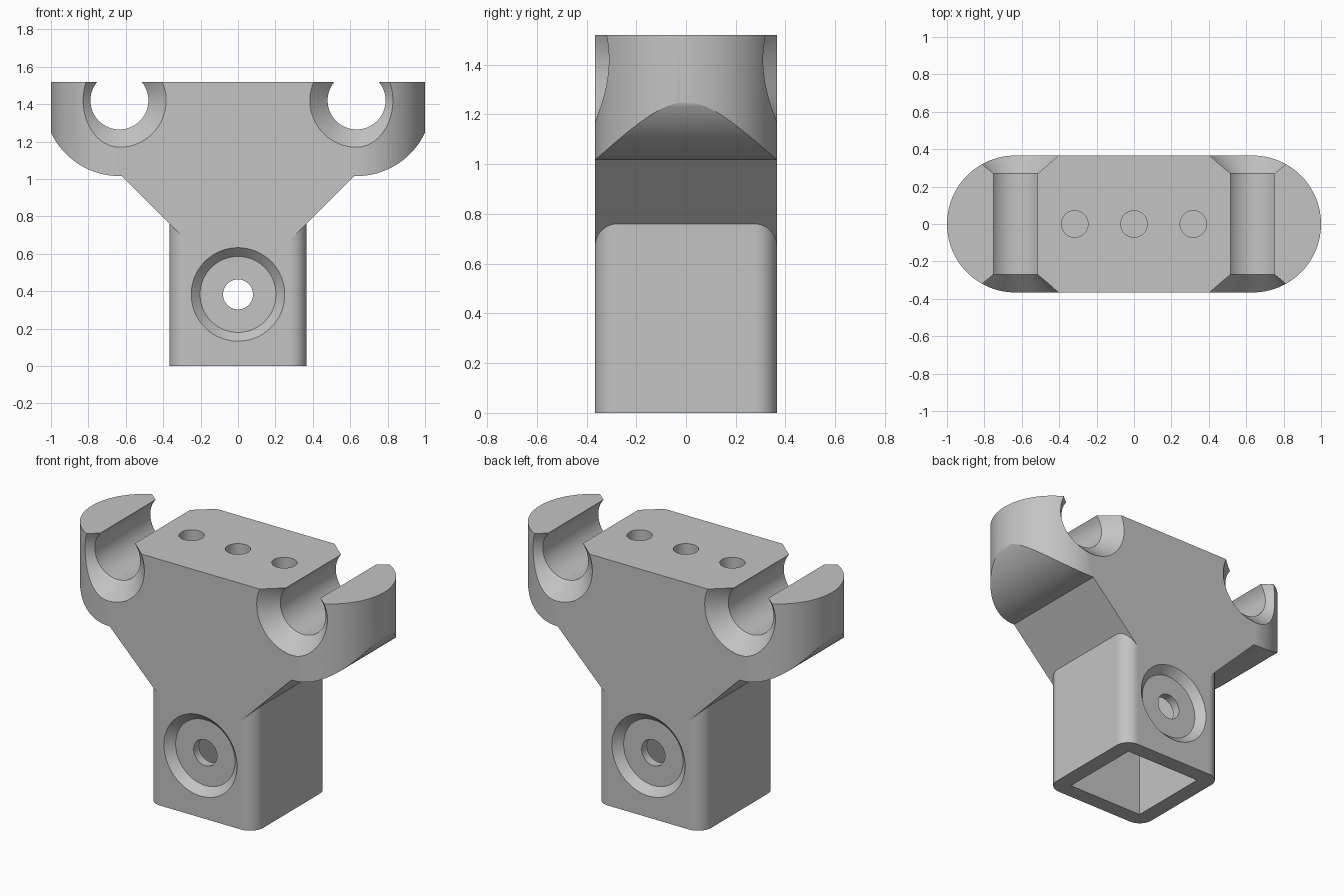
import bpy, bmesh, math
from mathutils import Vector

cube = bpy.data.objects.get("Cube")
if cube:
    bpy.data.objects.remove(cube, do_unlink=True)

HALF = 0.366      # half depth, also the radius of the rounded ends
TOP = 1.52
TUBE_X, TUBE_Z = 0.634, 1.42

grey = bpy.data.materials.new("plain grey")
grey.use_nodes = True
colour = (0.55, 0.55, 0.55, 1)
grey.diffuse_color = colour
grey.node_tree.nodes["Principled BSDF"].inputs["Base Color"].default_value = colour


def finish(name, bm):
    bmesh.ops.recalc_face_normals(bm, faces=bm.faces)
    mesh = bpy.data.meshes.new(name)
    bm.to_mesh(mesh)
    bm.free()
    mesh.materials.append(grey)
    obj = bpy.data.objects.new(name, mesh)
    bpy.context.collection.objects.link(obj)
    return obj


def prism(name, points, axis, low, high):
    """Extrude a flat outline along y or z."""
    def place(a, b, t):
        return (a, t, b) if axis == "y" else (a, b, t)
    bm = bmesh.new()
    face = bm.faces.new([bm.verts.new(place(a, b, low)) for a, b in points])
    new = bmesh.ops.extrude_face_region(bm, geom=[face])["geom"]
    bmesh.ops.translate(bm, vec=place(0, 0, high - low),
                        verts=[v for v in new if isinstance(v, bmesh.types.BMVert)])
    return finish(name, bm)


def turned(name, rings, axis, centre, sides=72):
    """Stack (position, radius) circles along y or z and cap the ends."""
    bm = bmesh.new()
    loops = []
    for t, r in rings:
        loop = []
        for i in range(sides):
            ang = math.tau * (i + 0.5) / sides
            a, b = r * math.cos(ang), r * math.sin(ang)
            p = Vector((a, t, b) if axis == "y" else (a, b, t))
            loop.append(bm.verts.new(p + Vector(centre)))
        loops.append(loop)
    for lo, hi in zip(loops, loops[1:]):
        for i in range(sides):
            j = (i + 1) % sides
            bm.faces.new((lo[i], lo[j], hi[j], hi[i]))
    bm.faces.new(loops[0])
    bm.faces.new(loops[-1])
    return finish(name, bm)


def arc(cx, cy, r, start, end, steps=32):
    angles = [math.radians(start + (end - start) * i / steps) for i in range(steps + 1)]
    return [(cx + r * math.cos(a), cy + r * math.sin(a)) for a in angles]


def rounded_box(half_x, half_y, r, steps):
    cx, cy = half_x - r, half_y - r
    return [p for i, (sx, sy) in enumerate([(1, 1), (-1, 1), (-1, -1), (1, -1)])
            for p in arc(sx * cx, sy * cy, r, 90 * i, 90 * i + 90, steps)]


def combine(target, other, operation):
    mod = target.modifiers.new(operation.lower(), "BOOLEAN")
    mod.operation, mod.solver, mod.object = operation, "EXACT", other
    bpy.context.view_layer.objects.active = target
    bpy.ops.object.modifier_apply(modifier=mod.name)
    bpy.data.objects.remove(other, do_unlink=True)


# Yoke: round-ended block trimmed to the front outline
ends = arc(1 - HALF, 0, HALF, -90, 90, 48) + arc(HALF - 1, 0, HALF, 90, 270, 48)
bracket = prism("clamp_bracket", ends, "z", 0.5, TOP)
side = [(1.038, 1.6)] + arc(TUBE_X, TUBE_Z, 0.404, 0, -90) + [(0.622, 1.016), (0.27, 0.664)]
outline = side + [(-x, z) for x, z in reversed(side)]
combine(bracket, prism("outline_trim", outline, "y", -0.6, 0.6), "INTERSECT")

# Post with rounded vertical edges
post = prism("post", rounded_box(HALF, HALF, 0.09, 12), "z", 0, 0.95)
combine(bracket, post, "UNION")

# Square socket in the bottom of the post
w = 0.265
socket = prism("socket", [(-w, -w), (w, -w), (w, w), (-w, w)], "z", -0.1, 0.766)
combine(bracket, socket, "DIFFERENCE")

# Open tube channels with chamfered mouths
for sx in (-1, 1):
    rings = [(-0.4, 0.284), (-0.271, 0.155), (0.271, 0.155), (0.4, 0.284)]
    combine(bracket, turned("channel", rings, "y", (sx * TUBE_X, 0, TUBE_Z)), "DIFFERENCE")

# Countersunk cross bolt hole through the post
rings = [(-0.4, 0.284), (-0.319, 0.203), (-0.319, 0.08),
         (0.319, 0.08), (0.319, 0.203), (0.4, 0.284)]
combine(bracket, turned("bolt_hole", rings, "y", (0, 0, 0.383)), "DIFFERENCE")

# Blind holes in the top
for x in (-0.317, 0, 0.317):
    hole = turned("top_hole", [(-0.3, 0.071), (0.1, 0.071)], "z", (x, 0, TOP), 48)
    combine(bracket, hole, "DIFFERENCE")

# Smooth curves, crisp edges
bpy.ops.object.select_all(action="DESELECT")
bracket.select_set(True)
bpy.context.view_layer.objects.active = bracket
bpy.ops.object.shade_smooth_by_angle(angle=math.radians(25))
weighted = bracket.modifiers.new("weighted_normals", "WEIGHTED_NORMAL")
weighted.keep_sharp = True
